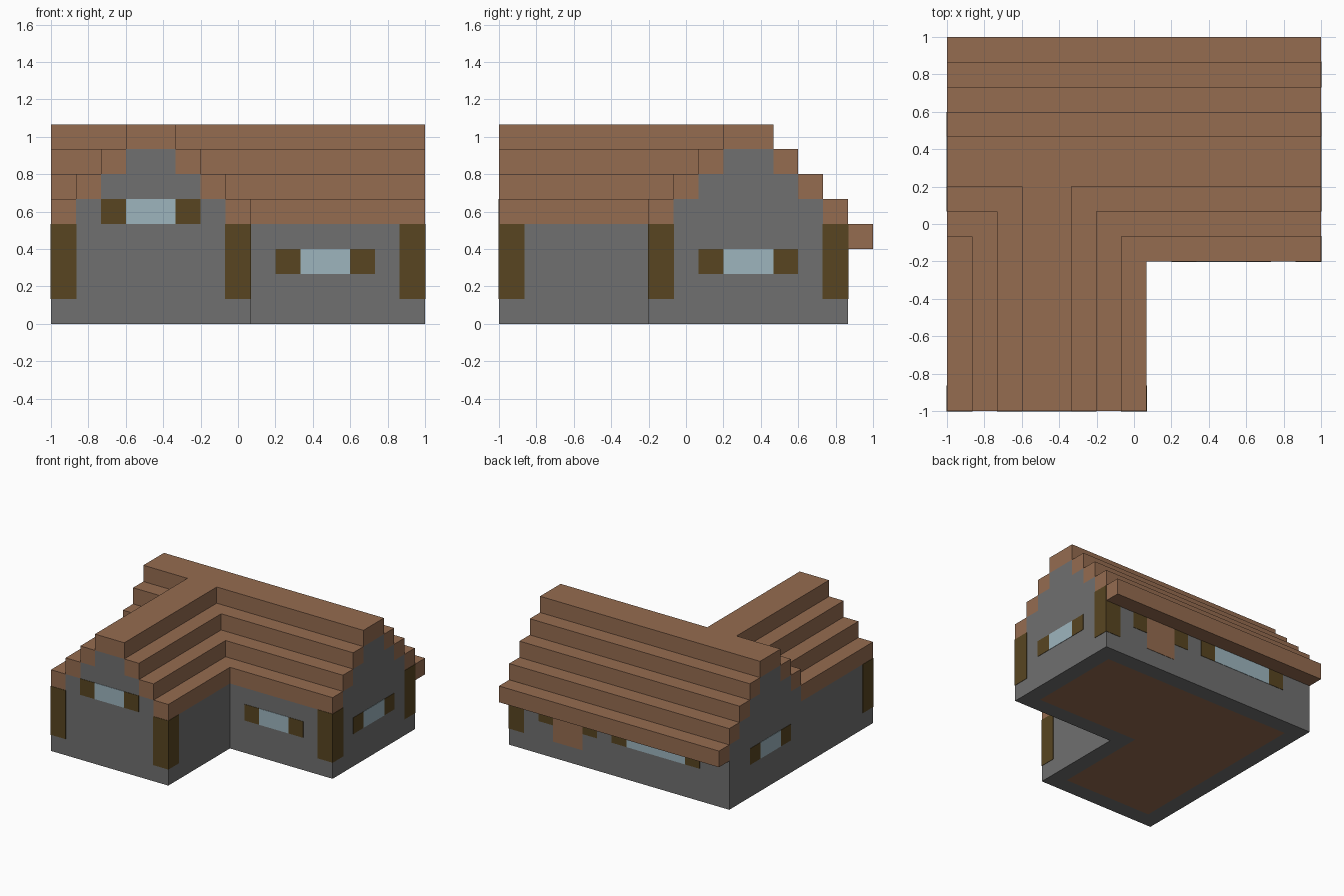
import bpy, bmesh
from mathutils import Vector

U = 2 / 15                          # one building block
ORIGIN = Vector((-1, -1, 0))
SKIN = 0.003                        # how far flat details stand proud

if "Cube" in bpy.data.objects:
    bpy.data.objects.remove(bpy.data.objects["Cube"])


def material(name, r, g, b):
    lin = [((c / 255 + 0.055) / 1.055) ** 2.4 for c in (r, g, b)] + [1]
    m = bpy.data.materials.new(name)
    m.use_nodes = True
    m.diffuse_color = lin
    m.node_tree.nodes["Principled BSDF"].inputs["Base Color"].default_value = lin
    return m


STONE = material("grey stone", 112, 112, 112)
PLANK = material("brown planks", 149, 108, 80)
LOG = material("dark log", 88, 69, 33)
GLASS = material("pale glass", 157, 181, 190)


def finish(name, bm, *mats):
    bmesh.ops.recalc_face_normals(bm, faces=bm.faces)
    me = bpy.data.meshes.new(name)
    bm.to_mesh(me)
    bm.free()
    for m in mats:
        me.materials.append(m)
    ob = bpy.data.objects.new(name, me)
    bpy.context.collection.objects.link(ob)
    return ob


def box(name, lo, hi, mat, pad=(0, 0, 0)):
    """Box between two corners given in blocks, optionally padded."""
    pad = Vector(pad)
    a = ORIGIN + Vector(lo) * U - pad
    b = ORIGIN + Vector(hi) * U + pad
    bm = bmesh.new()
    bmesh.ops.create_cube(bm, size=1)
    for v in bm.verts:
        v.co = (a + b) / 2 + v.co * (b - a)
    return finish(name, bm, mat)


def prism(points, direction):
    """Extrude an outline given in blocks; returns mesh and its first face."""
    bm = bmesh.new()
    base = bm.faces.new([bm.verts.new(ORIGIN + Vector(p) * U) for p in points])
    ext = bmesh.ops.extrude_face_region(bm, geom=[base], use_keep_orig=True)
    moved = [e for e in ext["geom"] if isinstance(e, bmesh.types.BMVert)]
    bmesh.ops.translate(bm, verts=moved, vec=Vector(direction) * U)
    return bm, base


# L-shaped stone walls with a plank floor inset in the underside
outline = [(0, 0), (8, 0), (8, 6), (15, 6), (15, 14), (0, 14)]
bm, base = prism([(x, y, 0) for x, y in outline], (0, 0, 4))
bmesh.ops.recalc_face_normals(bm, faces=bm.faces)
bmesh.ops.inset_individual(bm, faces=[base], thickness=U, use_even_offset=True)
base.material_index = 1
finish("stone_walls", bm, STONE, PLANK)

# Stepped stone gables filling the space under each roof
half = [p for k in range(3) for p in ((k - 3, 4 + k), (k - 3, 5 + k))]
steps = half + [(-s, z) for s, z in reversed(half)]
bm, _ = prism([(0, 10 + s, z) for s, z in steps], (15, 0, 0))
finish("main_gable", bm, STONE)
bm, _ = prism([(4 + s, 0, z) for s, z in steps], (0, 8, 0))
finish("front_gable", bm, STONE)

# Stepped roof courses for the main house and the front wing
for k in range(3):
    z0, z1 = 4 + k, 5 + k
    box("main_roof_front_course", (0, 6 + k, z0), (15, 7 + k, z1), PLANK)
    box("main_roof_back_course", (0, 13 - k, z0), (15, 14 - k, z1), PLANK)
    box("wing_roof_right_course", (k, 0, z0), (k + 1, 6 + k, z1), PLANK)
    box("wing_roof_left_course", (7 - k, 0, z0), (8 - k, 6 + k, z1), PLANK)
box("main_ridge", (0, 9, 7), (15, 11, 8), PLANK)
box("wing_ridge", (3, 0, 7), (5, 9, 8), PLANK)
box("back_eave", (0, 14, 3), (15, 15, 4), PLANK)

# Corner posts
for x, y in ((0, 0), (7, 0), (14, 6), (14, 13)):
    box("corner_post", (x, y, 1), (x + 1, y + 1, 4), LOG, (SKIN, SKIN, 0))


def wall_panel(name, axis, plane, start, end, z0, z1, mat):
    """Thin plate on a wall; axis is the direction the wall runs in."""
    if axis == "x":
        box(name, (start, plane, z0), (end, plane, z1), mat, (0, SKIN, 0))
    else:
        box(name, (plane, start, z0), (plane, end, z1), mat, (SKIN, 0, 0))


def shutters(axis, plane, start, end, z):
    wall_panel("shutter", axis, plane, start - 1, start, z, z + 1, LOG)
    wall_panel("shutter", axis, plane, end, end + 1, z, z + 1, LOG)


# Windows with a shutter on each side
for axis, plane, start, end, z in (
    ("x", 0, 3, 5, 4),       # front gable
    ("x", 6, 10, 12, 2),     # main house front
    ("x", 14, 3, 7, 2),      # back
    ("y", 0, 9, 11, 2),      # right side
    ("y", 15, 9, 11, 2),     # left side
):
    wall_panel("window", axis, plane, start, end, z, z + 1, GLASS)
    shutters(axis, plane, start, end, z)

# Back door
wall_panel("door", "x", 14, 10, 12, 1, 3, PLANK)
shutters("x", 14, 10, 12, 2)
